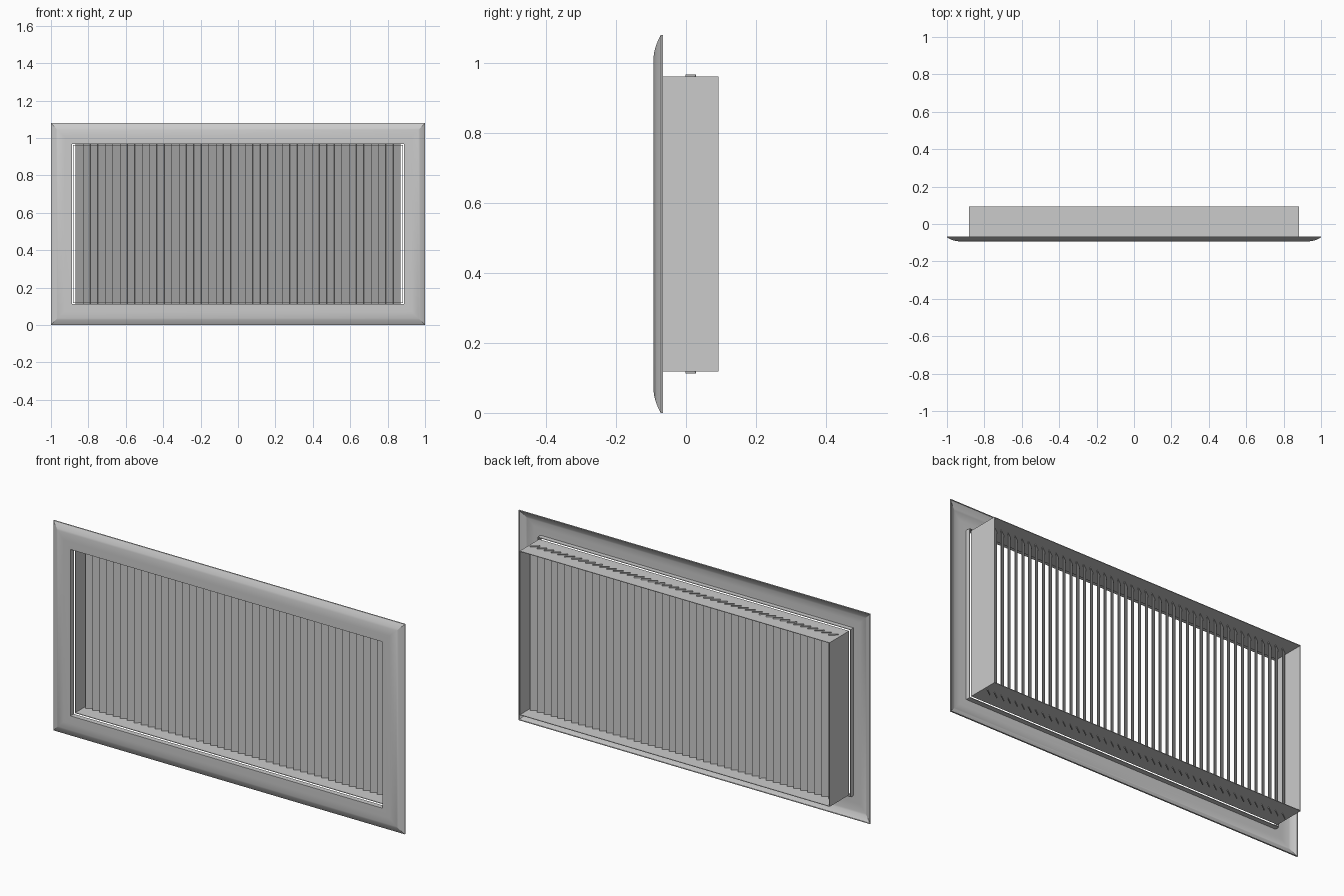
import bpy, math

if "Cube" in bpy.data.objects:
    bpy.data.objects.remove(bpy.data.objects["Cube"])

H = 1.08  # overall height


def make_object(name, verts, faces):
    mesh = bpy.data.meshes.new(name)
    mesh.from_pydata(verts, [], faces)
    mesh.update()
    ob = bpy.data.objects.new(name, mesh)
    bpy.context.collection.objects.link(ob)
    return ob


def mitred_ring(name, profile):
    """Sweep a closed (inset, y) profile round the rectangle with mitred corners."""
    n = len(profile)
    verts, faces = [], []
    for sx, top in ((-1, 0), (1, 0), (1, 1), (-1, 1)):
        for d, y in profile:
            verts.append((sx * (1 - d), y, H - d if top else d))
    for c in range(4):
        for i in range(n):
            j, e = (i + 1) % n, (c + 1) % 4
            faces.append((c * n + i, c * n + j, e * n + j, e * n + i))
    return make_object(name, verts, faces)


# Front flange: pressed sheet, rounded outer edge, hollow back, inner return lip
T = 0.003
CURVE, FRONT, BACK, INNER = 0.072, -0.093, -0.066, 0.112
ts = [i / 8 for i in range(9)]
outer = [(0, BACK)] + [(CURVE * t, FRONT + 0.021 * (1 - t) ** 2) for t in ts]
outer += [(INNER, FRONT), (INNER, BACK)]
inner = [(INNER - T, BACK), (INNER - T, FRONT + T)]
inner += [(T + (CURVE - T) * t, FRONT + T + 0.021 * (1 - t) ** 2) for t in reversed(ts)]
inner += [(T, BACK)]
flange = mitred_ring("front_flange", outer + inner)
bpy.context.view_layer.objects.active = flange
flange.select_set(True)
bpy.ops.object.shade_smooth_by_angle(angle=math.radians(25))

# Rear duct collar: thin rectangular tube open front and back
mitred_ring("duct_collar", [(0.118, BACK), (0.118, 0.093), (0.121, 0.093), (0.121, BACK)])

# Angled vertical blades whose ends poke through the collar as tabs
COUNT, PITCH = 44, 0.0395
dx, dy, th = 0.0385 / 2, 0.028 / 2, 0.0012
length = math.hypot(dx, dy)
nx, ny = -dy / length * th, dx / length * th
section = [(-dx - nx, -dy - ny), (dx - nx, dy - ny), (dx + nx, dy + ny), (-dx + nx, -dy + ny)]
for k in range(COUNT):
    cx = (k - (COUNT - 1) / 2) * PITCH
    verts = [(cx + x, 0.014 + y, z) for z in (0.112, H - 0.112) for x, y in section]
    faces = [(3, 2, 1, 0), (4, 5, 6, 7)]
    faces += [(i, (i + 1) % 4, (i + 1) % 4 + 4, i + 4) for i in range(4)]
    make_object(f"blade_{k + 1:02d}", verts, faces)
